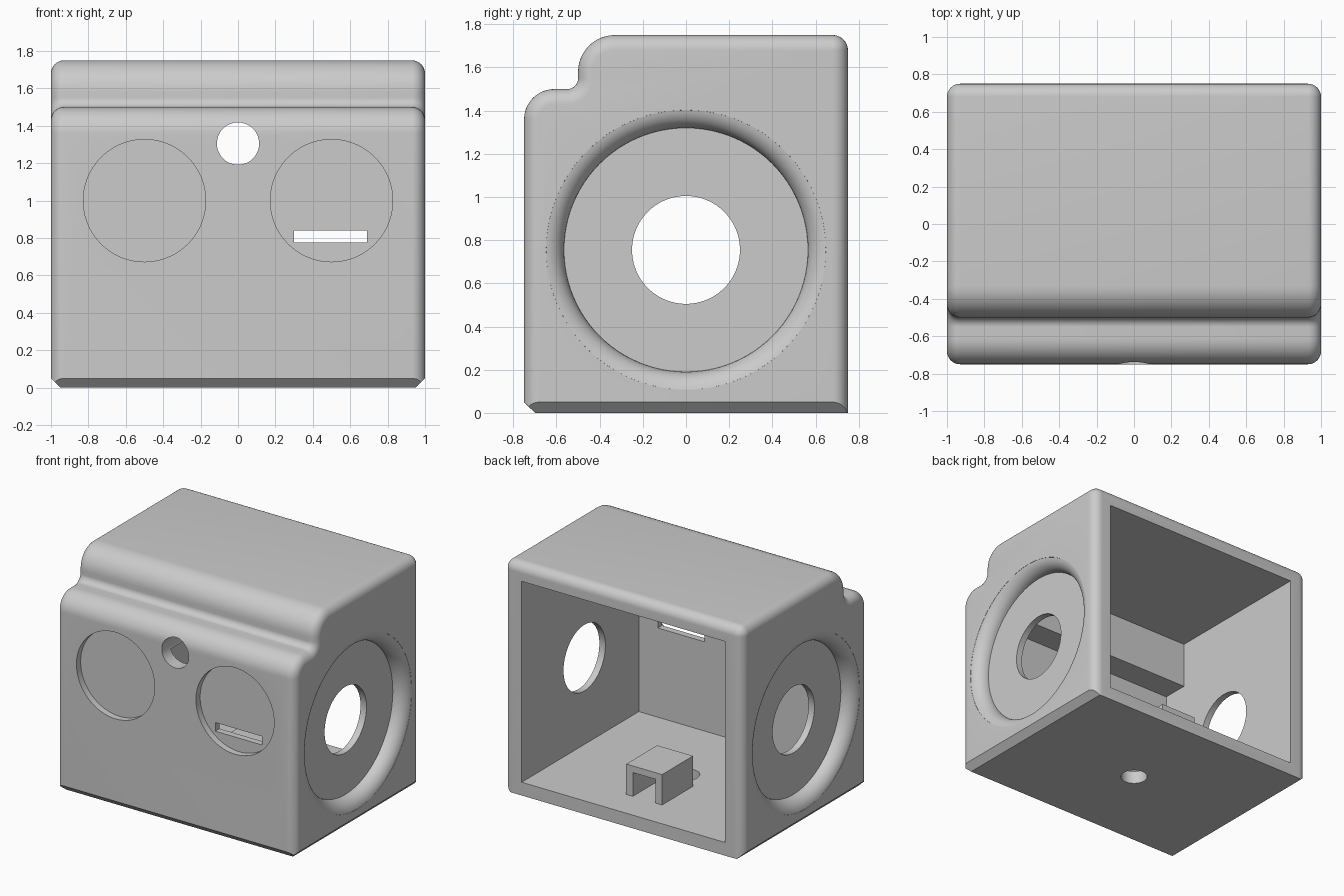
import bpy, bmesh
from math import sin, cos, pi, radians
from mathutils import Matrix, Vector

cube = bpy.data.objects.get("Cube")
if cube:
    bpy.data.objects.remove(cube)

grey = bpy.data.materials.new("light_grey")
grey.use_nodes = True
grey.diffuse_color = (0.6, 0.6, 0.6, 1)
grey.node_tree.nodes["Principled BSDF"].inputs["Base Color"].default_value = (0.6, 0.6, 0.6, 1)


def make(name, bm):
    bmesh.ops.recalc_face_normals(bm, faces=bm.faces)
    mesh = bpy.data.meshes.new(name)
    bm.to_mesh(mesh)
    bm.free()
    mesh.materials.append(grey)
    obj = bpy.data.objects.new(name, mesh)
    bpy.context.collection.objects.link(obj)
    return obj


def loft(bm, rings):
    """Skin a list of closed rings and cap both ends."""
    rows = [[bm.verts.new(p) for p in ring] for ring in rings]
    n = len(rows[0])
    for a, b in zip(rows, rows[1:]):
        for i in range(n):
            j = (i + 1) % n
            bm.faces.new((a[i], a[j], b[j], b[i]))
    bm.faces.new(rows[0])
    bm.faces.new(rows[-1])


def prism(name, profile, half):
    """Extrude a (y, z) profile along x."""
    bm = bmesh.new()
    loft(bm, [[(x, y, z) for y, z in profile] for x in (-half, half)])
    return make(name, bm)


def box(name, low, high):
    bm = bmesh.new()
    bmesh.ops.create_cube(bm, size=1)
    for v in bm.verts:
        v.co = [l if c < 0 else h for c, l, h in zip(v.co, low, high)]
    return make(name, bm)


def turned(name, profile, axis, centre, steps=96):
    """Lathe (radius, distance) pairs around an axis through the centre."""
    bm = bmesh.new()
    loft(bm, [[(r * cos(2 * pi * i / steps), r * sin(2 * pi * i / steps), d)
               for i in range(steps)] for r, d in profile])
    turn = Vector((0, 0, 1)).rotation_difference(Vector(axis)).to_matrix().to_4x4()
    bm.transform(Matrix.Translation(centre) @ turn)
    return make(name, bm)


def cut(target, cutter):
    mod = target.modifiers.new("cut", 'BOOLEAN')
    mod.operation = 'DIFFERENCE'
    mod.solver = 'EXACT'
    mod.object = cutter
    bpy.context.view_layer.objects.active = target
    bpy.ops.object.modifier_apply(modifier=mod.name)
    bpy.data.objects.remove(cutter)


# Stepped side profile: arc centre, radius, start angle, end angle
EDGE = 0.07
arcs = [(-0.61, 1.36, 0.14, 180, 90),
        (-0.55, 1.55, -0.05, 270, 360),
        (-0.33, 1.58, 0.17, 180, 90),
        (0.68, 1.68, EDGE, 90, 0)]


def outline(inset):
    pts = [(-0.75 + inset, 0)]
    for y, z, r, a, b in arcs:
        for i in range(13):
            t = radians(a + (b - a) * i / 12)
            rad = abs(r - inset)
            pts.append((y + rad * cos(t), z + rad * sin(t)))
    return pts + [(0.75 - inset, 0)]


# Body with rounded ends
bm = bmesh.new()
rings = []
for side in (-1, 1):
    for i in range(9):
        t = pi / 2 * (i if side > 0 else 8 - i) / 8
        inset = min(EDGE * (1 - cos(t)), EDGE * 0.995)
        x = side * (1 - EDGE + EDGE * sin(t))
        rings.append([(x, y, z) for y, z in outline(inset)])
loft(bm, rings)
bmesh.ops.recalc_face_normals(bm, faces=bm.faces)

# Chamfer round the base on the front and both sides
for co, no in (((0, -0.7, 0), (0, -1, -1)), ((0.95, 0, 0), (1, 0, -1)), ((-0.95, 0, 0), (-1, 0, -1))):
    bmesh.ops.bisect_plane(bm, geom=bm.verts[:] + bm.edges[:] + bm.faces[:], dist=1e-5,
                           plane_co=co, plane_no=no, clear_outer=True)
    bmesh.ops.holes_fill(bm, edges=[e for e in bm.edges if e.is_boundary])
bmesh.ops.remove_doubles(bm, verts=bm.verts, dist=1e-5)
body = make("housing", bm)

# Stepped cavity, open at the back
cut(body, prism("cavity", [(-0.65, 0.1), (-0.65, 1.27), (-0.45, 1.27), (-0.45, 1.62), (0.9, 1.62), (0.9, 0.1)], 0.85))

# Side recesses with rounded rims, and their round openings
rim = [(0.565, 0.9)] + [(0.665 - 0.1 * cos(radians(t)), 0.9 + 0.1 * sin(radians(t))) for t in range(8, 81, 8)]
rim.append((0.66, 1.1))
for side in (-1, 1):
    cut(body, turned("side_recess", rim, (side, 0, 0), (0, 0, 0.755)))
    cut(body, turned("side_opening", [(0.25, 0.7), (0.25, 1.1)], (side, 0, 0), (0, 0, 0.755)))
    cut(body, turned("front_recess", [(0.327, 0.7), (0.327, 0.9)], (0, -1, 0), (0.5 * side, 0, 1.0)))

# Front peephole, front slot and base hole
cut(body, turned("front_hole", [(0.113, 0.3), (0.113, 0.9)], (0, -1, 0), (0, 0, 1.305), 48))
cut(body, box("front_slot", (0.3, -0.8, 0.775), (0.69, -0.5, 0.84)))
cut(body, turned("base_hole", [(0.095, -0.1), (0.095, 0.2)], (0, 0, 1), (0, 0, 0), 48))

# Inverted channel bracket on the floor
bracket = box("floor_bracket", (-0.15, 0.13, 0.095), (0.15, 0.5, 0.33))
cut(bracket, box("channel", (-0.095, 0.0, 0.0), (0.095, 0.6, 0.28)))

# Smooth the rounded parts, keep the edges crisp
bpy.ops.object.select_all(action='DESELECT')
body.select_set(True)
bpy.context.view_layer.objects.active = body
bpy.ops.object.shade_smooth_by_angle(angle=radians(30))
